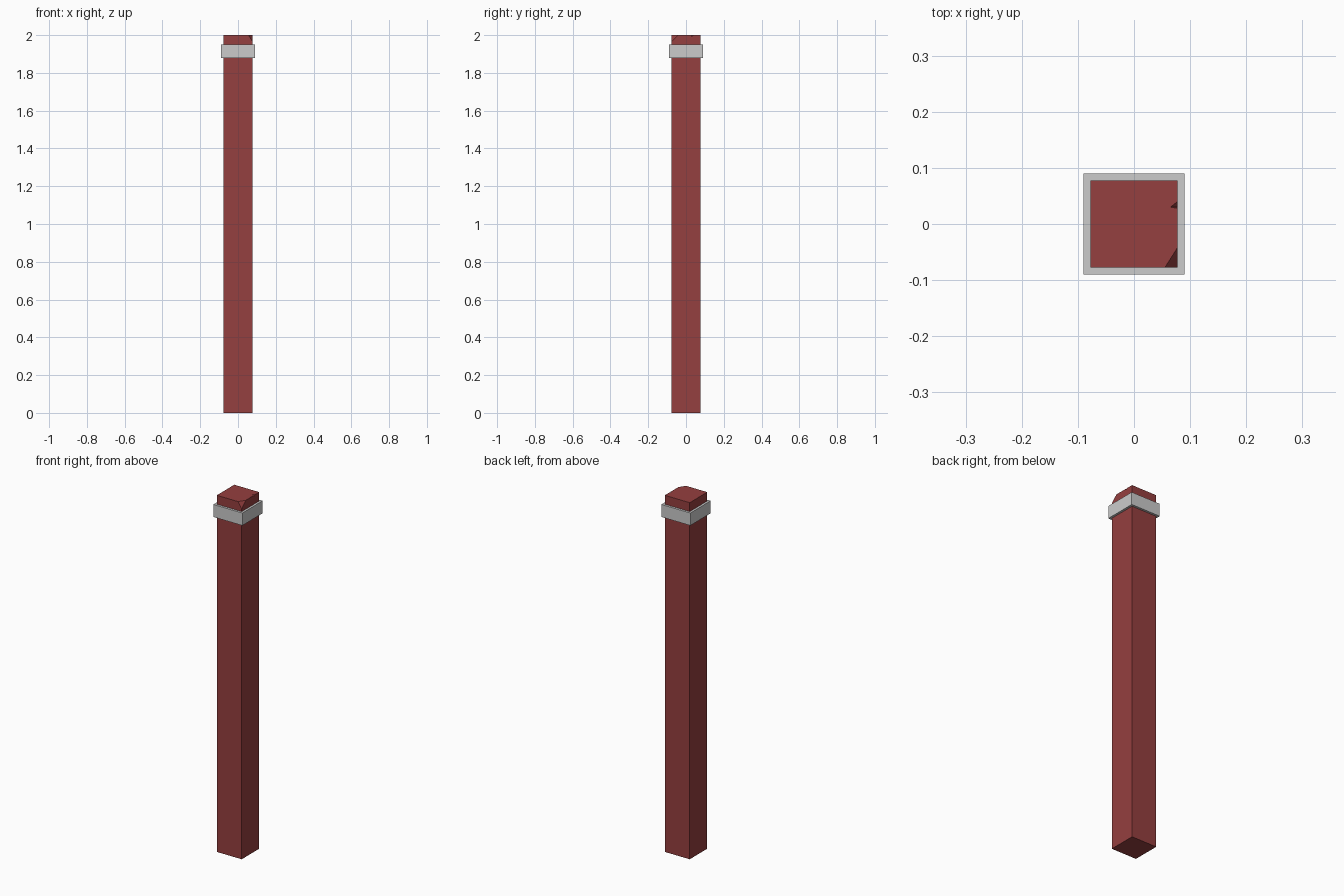
import bpy, bmesh
from mathutils import Vector
from mathutils.geometry import normal

if "Cube" in bpy.data.objects:
    bpy.data.objects.remove(bpy.data.objects["Cube"])

H = 0.0775  # half width of the post


def add_object(name, bm):
    bmesh.ops.recalc_face_normals(bm, faces=bm.faces)
    mesh = bpy.data.meshes.new(name)
    bm.to_mesh(mesh)
    bm.free()
    obj = bpy.data.objects.new(name, mesh)
    bpy.context.collection.objects.link(obj)
    return obj


def box(half, z0, z1):
    bm = bmesh.new()
    bmesh.ops.create_cube(bm, size=1)
    bmesh.ops.scale(bm, vec=(2 * half, 2 * half, z1 - z0), verts=bm.verts)
    bmesh.ops.translate(bm, vec=(0, 0, (z0 + z1) / 2), verts=bm.verts)
    return bm


# Square post with its front right top corner chipped off
bm = box(H, 0, 2)
chip = [Vector(p) for p in ((0.055, -H, 2), (H, -0.042, 2), (H, -H, 1.965))]
n = normal(chip)
if n.dot(Vector((1, -1, 1))) < 0:
    n = -n
cut = bmesh.ops.bisect_plane(bm, geom=bm.verts[:] + bm.edges[:] + bm.faces[:],
                             plane_co=chip[0], plane_no=n, clear_outer=True)
edges = [e for e in cut["geom_cut"] if isinstance(e, bmesh.types.BMEdge)]
bmesh.ops.contextual_create(bm, geom=edges)
post = add_object("post", bm)
paint = bpy.data.materials.new("red_paint")
paint.diffuse_color = (0.3, 0.05, 0.05, 1)
paint.use_nodes = True
paint.node_tree.nodes["Principled BSDF"].inputs["Base Color"].default_value = paint.diffuse_color
post.data.materials.append(paint)

# Small splinter notch on the right top edge
bm = bmesh.new()
inner, left, right, low = (Vector(p) for p in (
    (0.065, 0.030, 2), (H, 0.040, 2), (H, 0.028, 2), (H, 0.030, 1.992)))
tip = low + (low - inner) * 0.5
for p in (inner, left, right, tip, inner + Vector((0.01, 0, 0.02))):
    bm.verts.new(p)
bmesh.ops.convex_hull(bm, input=bm.verts)
cutter = add_object("notch_cutter", bm)
cutter.hide_render = True
cutter.hide_viewport = True
mod = post.modifiers.new("notch", "BOOLEAN")
mod.operation = "DIFFERENCE"
mod.solver = "EXACT"
mod.object = cutter

# Metal band near the top
add_object("band", box(0.09, 1.88, 1.95))
